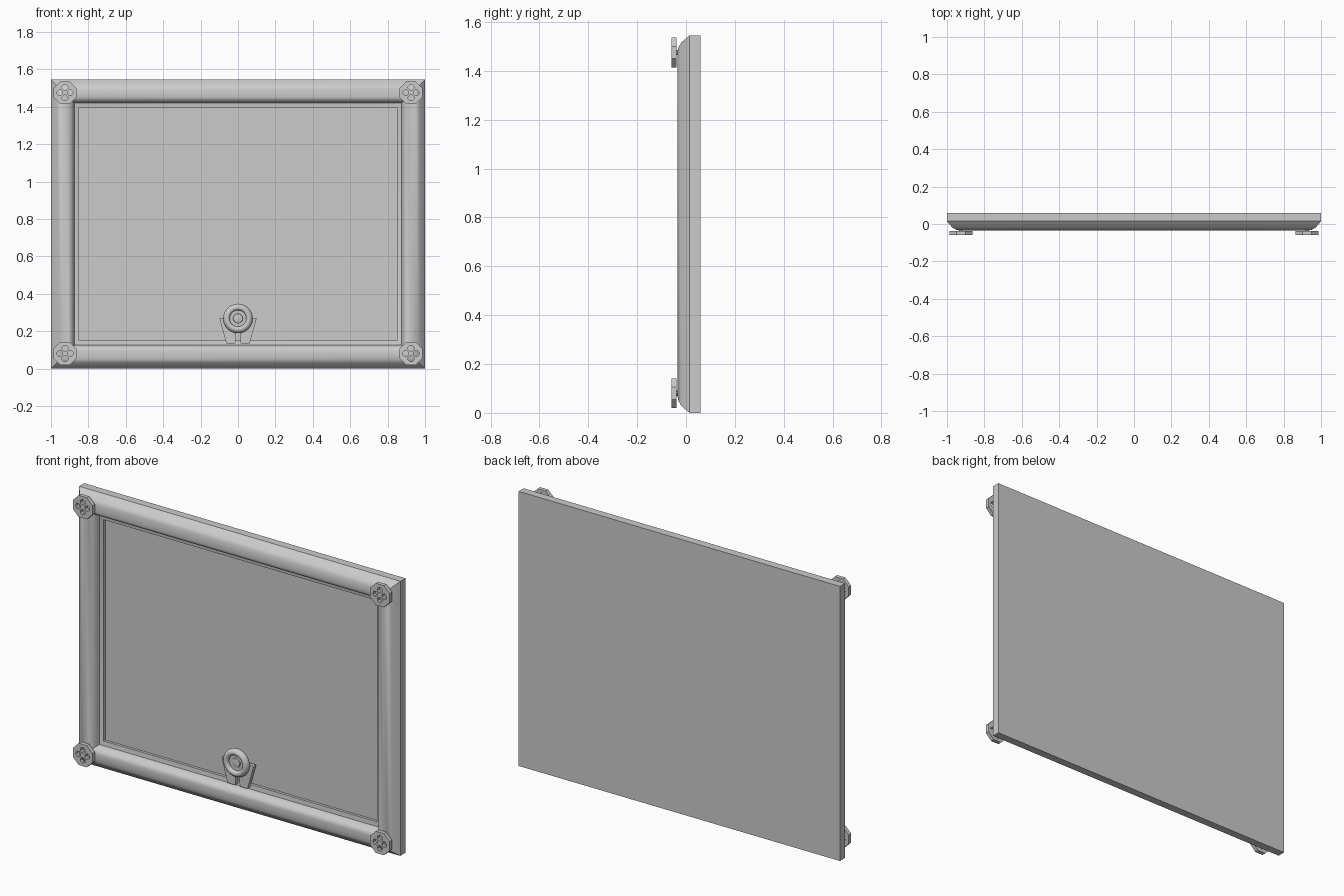
import bpy, bmesh, math

if "Cube" in bpy.data.objects:
    bpy.data.objects.remove(bpy.data.objects["Cube"])

W, H = 1.0, 1.545          # half width, full height

grey = bpy.data.materials.new("plain_grey")
grey.diffuse_color = (0.6, 0.6, 0.6, 1)
grey.use_nodes = True
grey.node_tree.nodes["Principled BSDF"].inputs["Base Color"].default_value = grey.diffuse_color


def finish(name, bm, smooth=None):
    bmesh.ops.remove_doubles(bm, verts=bm.verts, dist=1e-5)
    bmesh.ops.recalc_face_normals(bm, faces=bm.faces)
    me = bpy.data.meshes.new(name)
    bm.to_mesh(me)
    bm.free()
    me.materials.append(grey)
    ob = bpy.data.objects.new(name, me)
    bpy.context.collection.objects.link(ob)
    if smooth:
        bpy.ops.object.select_all(action='DESELECT')
        ob.select_set(True)
        bpy.context.view_layer.objects.active = ob
        bpy.ops.object.shade_smooth_by_angle(angle=math.radians(smooth))
    return ob


def bridge(bm, a, b):
    n = len(a)
    for i in range(n):
        j = (i + 1) % n
        bm.faces.new((a[i], a[j], b[j], b[i]))


def prism(bm, pts, y0, y1):
    """Extrude an x-z outline from y0 to y1."""
    a = [bm.verts.new((x, y0, z)) for x, z in pts]
    b = [bm.verts.new((x, y1, z)) for x, z in pts]
    bridge(bm, a, b)
    bm.faces.new(a)
    bm.faces.new(b)


def ngon(cx, cz, r, n, turn=0.0):
    return [(cx + r * math.cos(turn + 2 * math.pi * i / n),
             cz + r * math.sin(turn + 2 * math.pi * i / n)) for i in range(n)]


# frame: moulding profile (inset, y) carried round four mitred corners
profile = [(0, .06), (0, .015), (.012, 0), (.03, -.02), (.05, -.031),
           (.07, -.035), (.093, -.033), (.111, -.022), (.121, -.004),
           (.126, .015), (.139, .018), (.15, .02), (.15, .06)]
bm = bmesh.new()
rings = [[bm.verts.new((sx * (W - d), y, H / 2 + sz * (H / 2 - d)))
          for sx, sz in ((-1, -1), (1, -1), (1, 1), (-1, 1))] for d, y in profile]
for a, b in zip(rings, rings[1:] + rings[:1]):
    bridge(bm, a, b)
finish("frame", bm, 35)

# recessed panel that also closes the back
bm = bmesh.new()
prism(bm, [(-.85, .15), (.85, .15), (.85, H - .15), (-.85, H - .15)], .035, .06)
finish("panel", bm)

# corner buttons: octagons with four through holes
bm = bmesh.new()
for k in range(4):
    a = k * math.pi / 2
    prism(bm, ngon(.028 * math.cos(a), .028 * math.sin(a), .016, 8, math.pi / 8), -.1, .1)
cutter = finish("hole_cutter", bm)
cutter.hide_render = True
cutter.hide_set(True)

for sx, side in ((-1, "left"), (1, "right")):
    for z, level in ((.08, "lower"), (H - .07, "upper")):
        bm = bmesh.new()
        prism(bm, ngon(0, 0, .066, 8, math.pi / 8), -.06, -.038)
        button = finish(f"{level}_{side}_button", bm)
        button.location = (0, 0, 0)
        mod = button.modifiers.new("holes", 'BOOLEAN')
        mod.operation = 'DIFFERENCE'
        mod.solver = 'EXACT'
        mod.object = cutter
        bpy.context.view_layer.update()
        deps = bpy.context.evaluated_depsgraph_get()
        cut = bpy.data.meshes.new_from_object(button.evaluated_get(deps))
        button.modifiers.clear()
        button.data = cut
        button.location = (sx * .925, 0, z)
        # short post joining the button to the frame
        bm = bmesh.new()
        prism(bm, ngon(sx * .925, z, .011, 8), -.045, -.02)
        finish(f"{level}_{side}_post", bm)

bpy.data.objects.remove(cutter)

# rosette: turned ring with a sunken centre
turned = [(.07, .004), (.077, -.004), (.079, -.013), (.076, -.023), (.068, -.031),
          (.058, -.034), (.050, -.031), (.045, -.024), (.044, -.016),
          (.026, -.016), (.024, -.021), (.016, -.023)]
bm = bmesh.new()
loops = [[bm.verts.new((x, y, z)) for x, z in ngon(0, .268, r, 24)] for r, y in turned]
for a, b in zip(loops, loops[1:]):
    bridge(bm, a, b)
bm.faces.new(loops[0])
bm.faces.new(loops[-1])
finish("rosette", bm, 40)

# ribbon tails behind the rosette
for s, side in ((-1, "left"), (1, "right")):
    bm = bmesh.new()
    prism(bm, [(s * x, z) for x, z in
               ((.01, .27), (.1, .27), (.062, .134), (.015, .134), (.012, .16))],
          -.004, .019)
    finish(f"{side}_ribbon_tail", bm)
